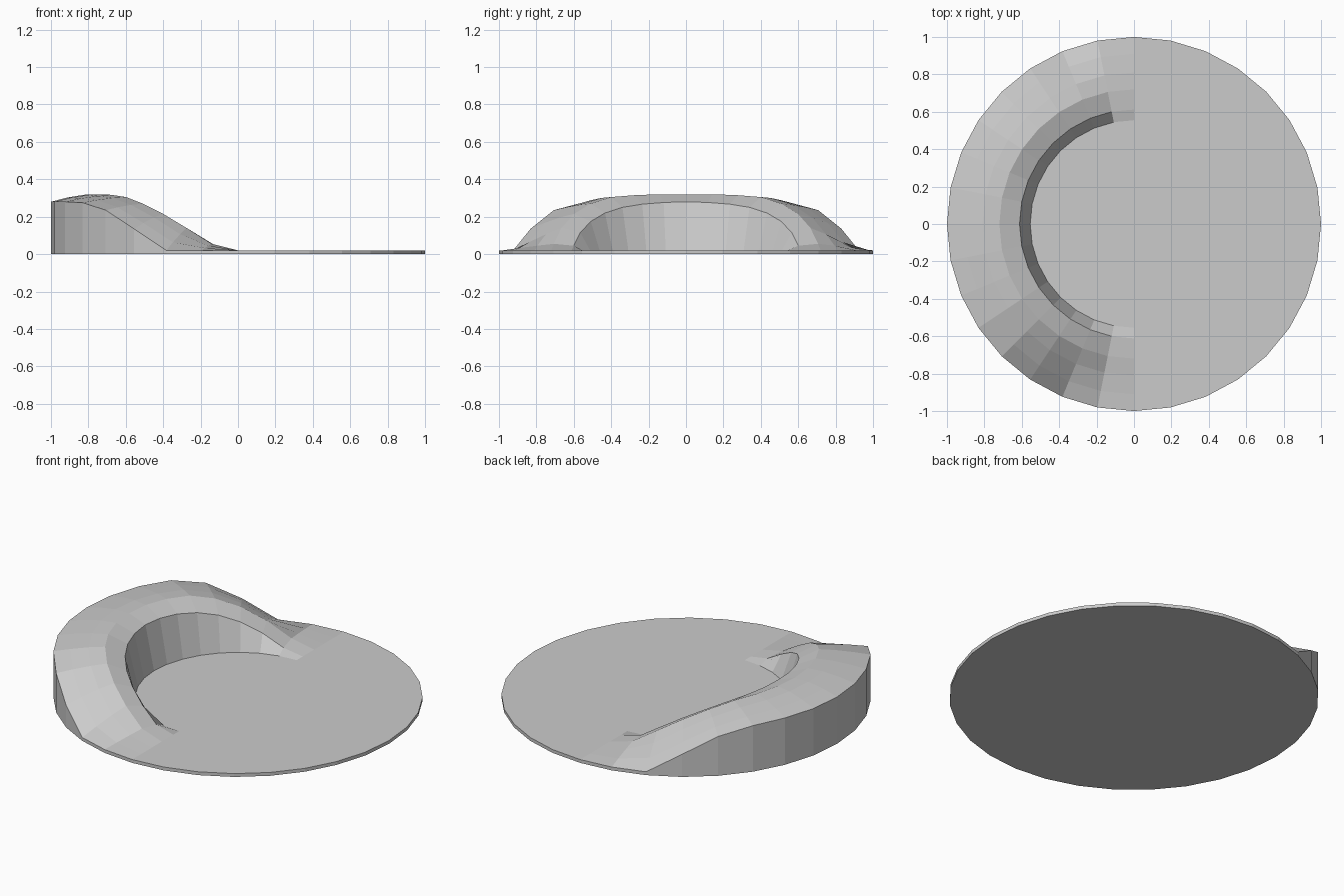
import bpy, bmesh, math

if "Cube" in bpy.data.objects:
    bpy.data.objects.remove(bpy.data.objects["Cube"])

SIDES = 32
BASE = 0.02

# heights by step away from the -x direction (11.25 degrees each)
OUTER = [0.28, 0.28, 0.28, 0.275, 0.235, 0.135]
CREST = [0.32, 0.32, 0.315, 0.305, 0.27, 0.215, 0.14, 0.055]
LIP = [0.28, 0.276, 0.267, 0.25, 0.22, 0.175, 0.115, 0.045]
FLAT = []


def height(table, k):
    return table[k] if k < len(table) else BASE


def rounded(blend, bulge):
    """Height between the outer rim and the crest, slightly domed."""
    def f(k):
        o, c = height(OUTER, k), height(CREST, k)
        return o + (c - o) * (blend + bulge * max(0, 1 - k / 6))
    return f


# rings from the underside, over the raised bank, to the flat floor
RINGS = [
    (1.0, lambda k: 0.0),
    (1.0, lambda k: height(OUTER, k)),
    (0.91, rounded(0.36, 0.22)),
    (0.81, rounded(0.72, 0.26)),
    (0.72, lambda k: height(CREST, k)),
    (0.612, lambda k: height(LIP, k)),
    (0.555, lambda k: BASE),
]

bm = bmesh.new()
rings = []
for radius, z in RINGS:
    ring = []
    for i in range(SIDES):
        a = math.pi + 2 * math.pi * i / SIDES
        k = min(i, SIDES - i)
        ring.append(bm.verts.new((radius * math.cos(a), radius * math.sin(a), z(k))))
    rings.append(ring)

for low, high in zip(rings, rings[1:]):
    for i in range(SIDES):
        j = (i + 1) % SIDES
        bm.faces.new((low[i], low[j], high[j], high[i]))

# underside and inner floor
bm.faces.new(list(reversed(rings[0])))
bm.faces.new(rings[-1])
bmesh.ops.recalc_face_normals(bm, faces=bm.faces)

mesh = bpy.data.meshes.new("disc_with_curved_bank")
bm.to_mesh(mesh)
bm.free()
obj = bpy.data.objects.new("disc_with_curved_bank", mesh)
bpy.context.collection.objects.link(obj)
